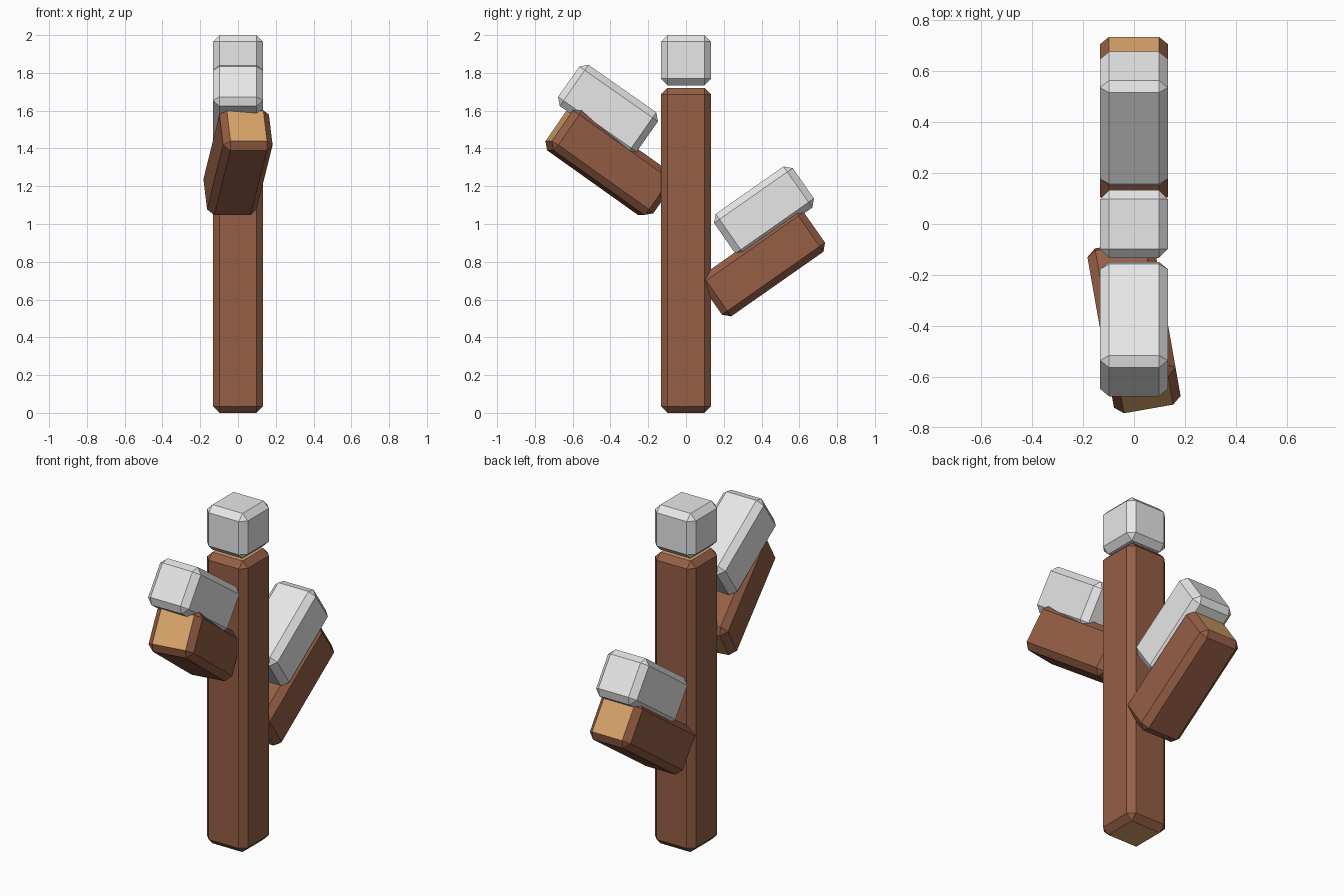
import bpy, bmesh, math

if "Cube" in bpy.data.objects:
    bpy.data.objects.remove(bpy.data.objects["Cube"])


def material(name, rgb):
    m = bpy.data.materials.new(name)
    m.diffuse_color = (*rgb, 1.0)
    m.use_nodes = True
    m.node_tree.nodes["Principled BSDF"].inputs["Base Color"].default_value = m.diffuse_color
    return m


BARK = material("bark_brown", (0.30, 0.112, 0.06))
CUT_WOOD = material("cut_wood_tan", (0.68, 0.37, 0.143))
SNOW = material("snow_white", (0.82, 0.82, 0.82))

W = 0.266        # common thickness of logs and snow
CHAMFER = 0.035
TILT = math.radians(55)


def block(name, length, centre, mats, rot=(0, 0, 0)):
    """Chamfered square bar along local z; the second material goes on its flat ends."""
    bm = bmesh.new()
    bmesh.ops.create_cube(bm, size=1)
    bmesh.ops.scale(bm, vec=(W, W, length), verts=bm.verts)
    bmesh.ops.bevel(bm, geom=bm.edges[:], offset=CHAMFER, offset_type='OFFSET',
                    segments=1, profile=0.5, affect='EDGES')
    bm.normal_update()
    for f in bm.faces:
        f.material_index = 1 if len(mats) > 1 and abs(f.normal.z) > 0.95 else 0
        f.smooth = False
    mesh = bpy.data.meshes.new(name)
    bm.to_mesh(mesh)
    bm.free()
    for m in mats:
        mesh.materials.append(m)
    ob = bpy.data.objects.new(name, mesh)
    ob.location = centre
    ob.rotation_euler = rot
    bpy.context.collection.objects.link(ob)
    return ob


LOG = (BARK, CUT_WOOD)

# upright trunk with its snow cap
block("trunk", 1.72, (0, 0, 0.86), LOG)
block("trunk_snow", 0.266, (0, 0, 1.867), (SNOW,))

# low branch at the back, high branch at the front turned slightly sideways
block("low_branch", 0.666, (0, 0.407, 0.791), LOG, (-TILT, 0, 0))
block("high_branch", 0.666, (0, -0.403, 1.328), LOG, (TILT, 0, math.radians(10)))

# snow lying on the branches
block("low_branch_snow", 0.508, (0, 0.413, 1.070), (SNOW,), (-TILT, 0, 0))
block("high_branch_snow", 0.508, (0, -0.413, 1.608), (SNOW,), (TILT, 0, 0))
